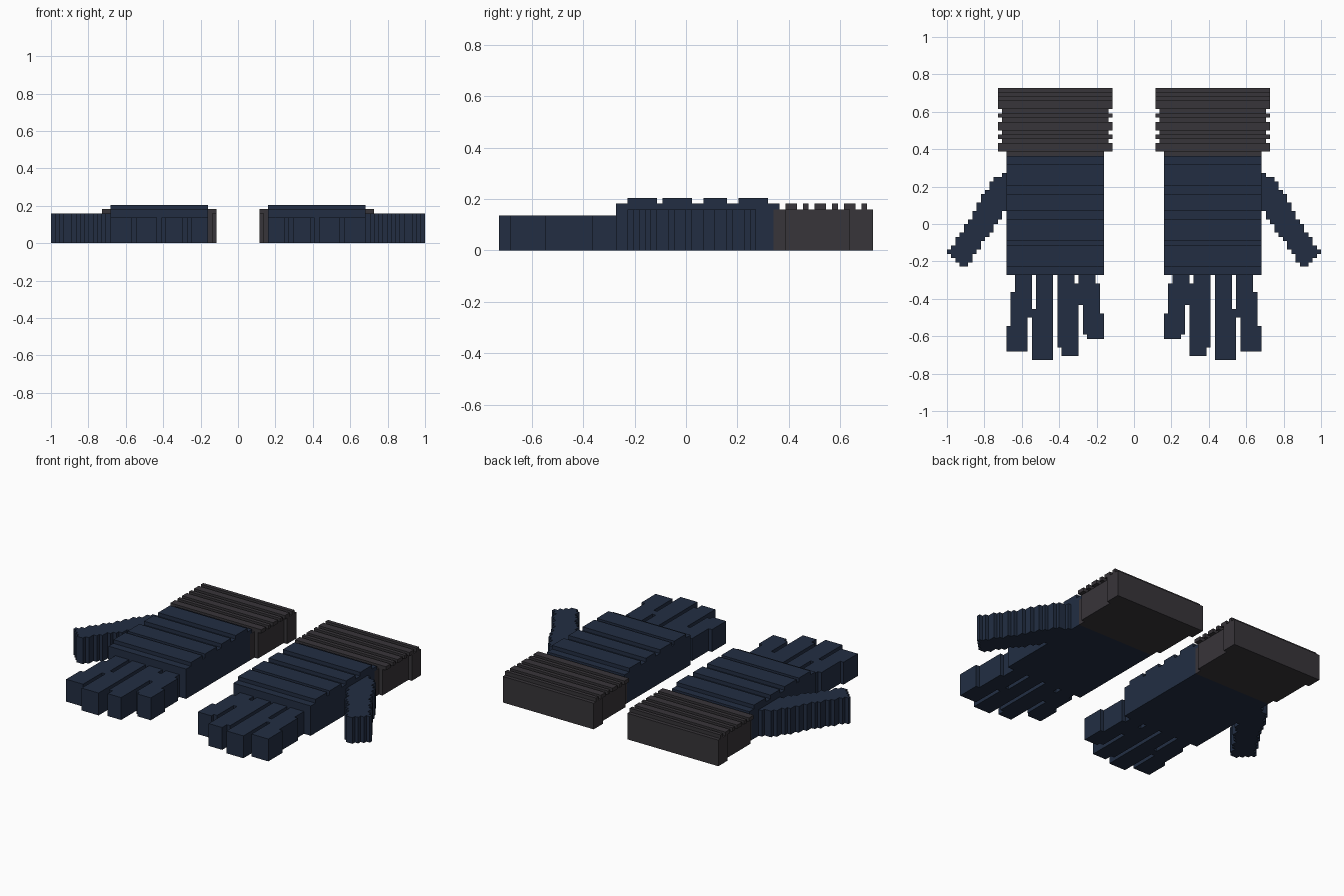
import bpy, bmesh
from mathutils import Vector

if "Cube" in bpy.data.objects:
    bpy.data.objects.remove(bpy.data.objects["Cube"])

U = 1 / 44  # one block


def material(name, rgb):
    m = bpy.data.materials.new(name)
    m.diffuse_color = (*rgb, 1)
    m.use_nodes = True
    m.node_tree.nodes["Principled BSDF"].inputs["Base Color"].default_value = m.diffuse_color
    return m


NAVY = material("navy_fabric", (0.0160, 0.0270, 0.0550))
GREY = material("charcoal_knit", (0.0390, 0.0350, 0.0410))

# Every part is a list of block boxes: (x0, x1, y0, y1, z0, z1)
parts = {}

# Palm with a back plate and raised padding ridges
palm = [(7, 30, -12, 15, 0, 7), (7, 30, -12, 16, 7, 8)]
palm += [(7, 30, a, b, 8, 9) for a, b in ((-10, -5), (-4, 1), (3, 7), (9, 14))]
parts["palm"] = (palm, NAVY)

# Cuff: neck, sleeve, wide end band and overhanging knit ribs
cuff = [(7, 30, 15, 17, 0, 7), (6, 31, 17, 28, 0, 7), (5, 32, 28, 32, 0, 7)]
cuff += [(5, 32, a, b, 7, 8) for a, b in
         ((17, 19), (20, 21), (22, 24), (25, 26), (27, 29), (30, 31))]
parts["cuff"] = (cuff, GREY)

# Fingers: stepped sections (x0, x1, far y), starting at the knuckles
fingers = {
    "index_finger": ((24, 28, -16), (24, 29, -22), (25, 29, -24), (25, 30, -30)),
    "middle_finger": ((19, 23, -20), (19, 24, -32)),
    "ring_finger": ((14, 18, -14), (13, 18, -29), (13, 17, -31)),
    "little_finger": ((9, 13, -14), (8, 13, -19), (8, 12, -21),
                      (7, 12, -26), (7, 11, -27)),
}
for name, sections in fingers.items():
    boxes, y = [], -12
    for x0, x1, y_end in sections:
        boxes.append((x0, x1, y_end, y, 0, 6))
        y = y_end
    parts[name] = (boxes, NAVY)

# Thumb: slanted rows from the tip up to the side of the palm
inner = (39, 38, 38, 37, 36, 36, 35, 34, 33, 33, 32, 31, 31) + (30,) * 9
outer = (41, 42, 43, 44, 43, 42, 42, 41, 40, 40, 39,
         38, 38, 37, 37, 36, 36, 35, 34, 34, 33, 31)
parts["thumb"] = ([(a, b, j - 10, j - 9, 0, 7)
                   for j, (a, b) in enumerate(zip(inner, outer))], NAVY)


def cells(boxes):
    return {(x, y, z) for x0, x1, y0, y1, z0, z1 in boxes
            for x in range(x0, x1) for y in range(y0, y1) for z in range(z0, z1)}


filled = set().union(*(cells(b) for b, _ in parts.values()))


def build(name, boxes, mat):
    """Skin the outside of the boxes, merge flat faces, mirror to the other hand."""
    bm = bmesh.new()
    verts = {}

    def vert(p):
        key = tuple(int(round(c)) for c in p)
        if key not in verts:
            verts[key] = bm.verts.new(Vector(key) * U)
        return verts[key]

    for c in cells(boxes):
        for axis in range(3):
            for side in (0, 1):
                n = list(c)
                n[axis] += 2 * side - 1
                if tuple(n) in filled:
                    continue
                base = Vector(c)
                base[axis] += side
                u, v = Vector((0, 0, 0)), Vector((0, 0, 0))
                u[(axis + 1) % 3] = 1
                v[(axis + 2) % 3] = 1
                ring = [base, base + u, base + u + v, base + v]
                if side == 0:
                    ring.reverse()
                bm.faces.new([vert(p) for p in ring])
    bmesh.ops.dissolve_limit(bm, angle_limit=0.02, verts=bm.verts[:], edges=bm.edges[:])
    me = bpy.data.meshes.new(name)
    bm.to_mesh(me)
    bm.free()
    me.materials.append(mat)
    ob = bpy.data.objects.new(name, me)
    bpy.context.collection.objects.link(ob)
    mirror = ob.modifiers.new("other_hand", 'MIRROR')
    mirror.use_mirror_merge = False


for part, (boxes, mat) in parts.items():
    build(part, boxes, mat)
